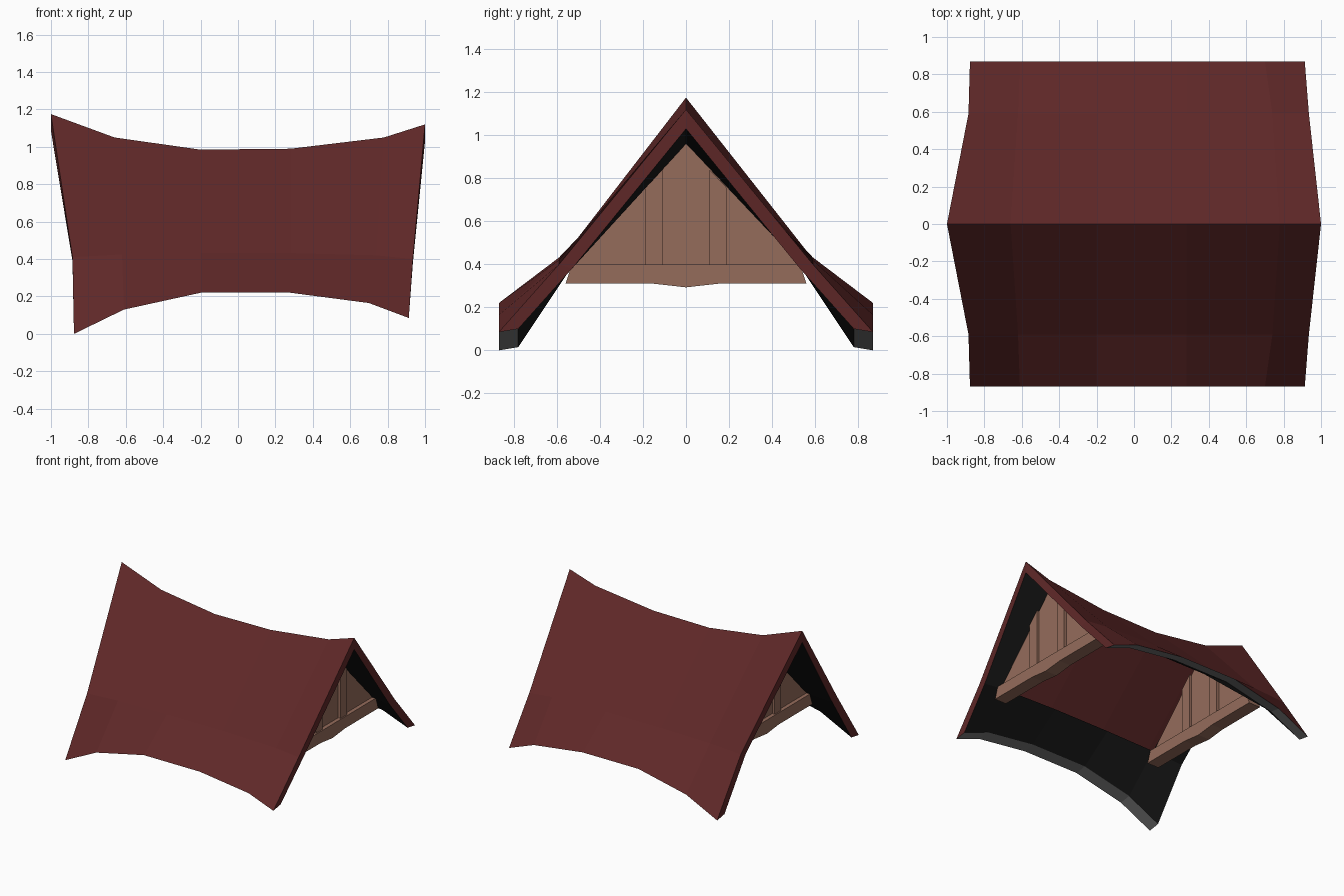
import bpy, bmesh

if "Cube" in bpy.data.objects:
    bpy.data.objects.remove(bpy.data.objects["Cube"])


def material(name, rgb):
    m = bpy.data.materials.new(name)
    m.diffuse_color = (*rgb, 1)
    m.use_nodes = True
    m.node_tree.nodes["Principled BSDF"].inputs["Base Color"].default_value = m.diffuse_color
    return m


RED = material("dark red roofing", (0.115, 0.021, 0.021))
BLACK = material("black soffit", (0.009, 0.009, 0.009))
GREY = material("grey eave edge", (0.18, 0.18, 0.18))
TAN = material("tan timber", (0.30, 0.15, 0.105))


def make_object(name, bm, mats):
    me = bpy.data.meshes.new(name)
    bm.to_mesh(me)
    bm.free()
    for m in mats:
        me.materials.append(m)
    ob = bpy.data.objects.new(name, me)
    bpy.context.collection.objects.link(ob)
    return ob


def extrude_profile(name, yz, x0, x1, mat):
    """Extrude a y-z outline along x."""
    bm = bmesh.new()
    a = [bm.verts.new((x0, y, z)) for y, z in yz]
    b = [bm.verts.new((x1, y, z)) for y, z in yz]
    bm.faces.new(a)
    bm.faces.new(b[::-1])
    n = len(yz)
    for i in range(n):
        bm.faces.new((a[i], b[i], b[(i + 1) % n], a[(i + 1) % n]))
    bmesh.ops.recalc_face_normals(bm, faces=bm.faces)
    return make_object(name, bm, [mat])


# Saddle roof: (x, z) of the ridge, the fold and the eave at each station
RIDGE = [(-1, 1.175), (-.66, 1.05), (-.2, .985), (.28, .99), (.78, 1.05), (1, 1.12)]
FOLD = [(-.885, .41), (-.62, .425), (-.2, .432), (.28, .432), (.74, .42), (.935, .40)]
EAVE = [(-.877, 0), (-.61, .13), (-.2, .22), (.28, .22), (.7, .165), (.913, .085)]

bm = bmesh.new()
rings = []
for (rx, rz), (fx, fz), (ex, ez) in zip(RIDGE, FOLD, EAVE):
    outer = [(ex, -.87, ez), (fx, -.59, fz), (rx, 0, rz), (fx, .59, fz), (ex, .87, ez)]
    inner = [(ex, .78, ez + .015), (fx, .53, fz - .02), (rx, 0, rz - .09),
             (fx, -.53, fz - .02), (ex, -.78, ez + .015)]
    rings.append([bm.verts.new(p) for p in outer + inner])
open_ceiling = []
for s in range(len(rings) - 1):
    a, b = rings[s], rings[s + 1]
    for k in range(10):
        j = (k + 1) % 10
        f = bm.faces.new((a[k], a[j], b[j], b[k]))
        f.material_index = 0 if k < 4 else 2 if k in (4, 9) else 1
        if k in (6, 7) and 1 <= s <= 3:
            open_ceiling.append(f)
# Red barge faces closing both ends
for r in (rings[0], rings[-1]):
    for k in range(4):
        bm.faces.new((r[k], r[k + 1], r[8 - k], r[9 - k]))
bmesh.ops.recalc_face_normals(bm, faces=bm.faces)
# Between the gables the red roof skin shows from inside
bmesh.ops.delete(bm, geom=open_ceiling, context='FACES')
make_object("saddle_roof", bm, [RED, BLACK, GREY])

# Timber gables: panel, two battens and a tie beam at each end
for side, x in (("left", -.645), ("right", .765)):
    extrude_profile(side + "_gable_panel", [(-.54, .39), (.54, .39), (0, .962)],
                    x - .02, x + .02, TAN)
    for label, s in (("front", -1), ("back", 1)):
        extrude_profile(f"{side}_{label}_batten",
                        [(s * .11, .39), (s * .19, .39), (s * .19, .755), (s * .11, .84)],
                        x - .04, x + .04, TAN)
    extrude_profile(side + "_tie_beam",
                    [(-.53, .4), (-.56, .31), (-.15, .31), (0, .293), (.15, .31),
                     (.56, .31), (.53, .4)], x - .05, x + .05, TAN)
